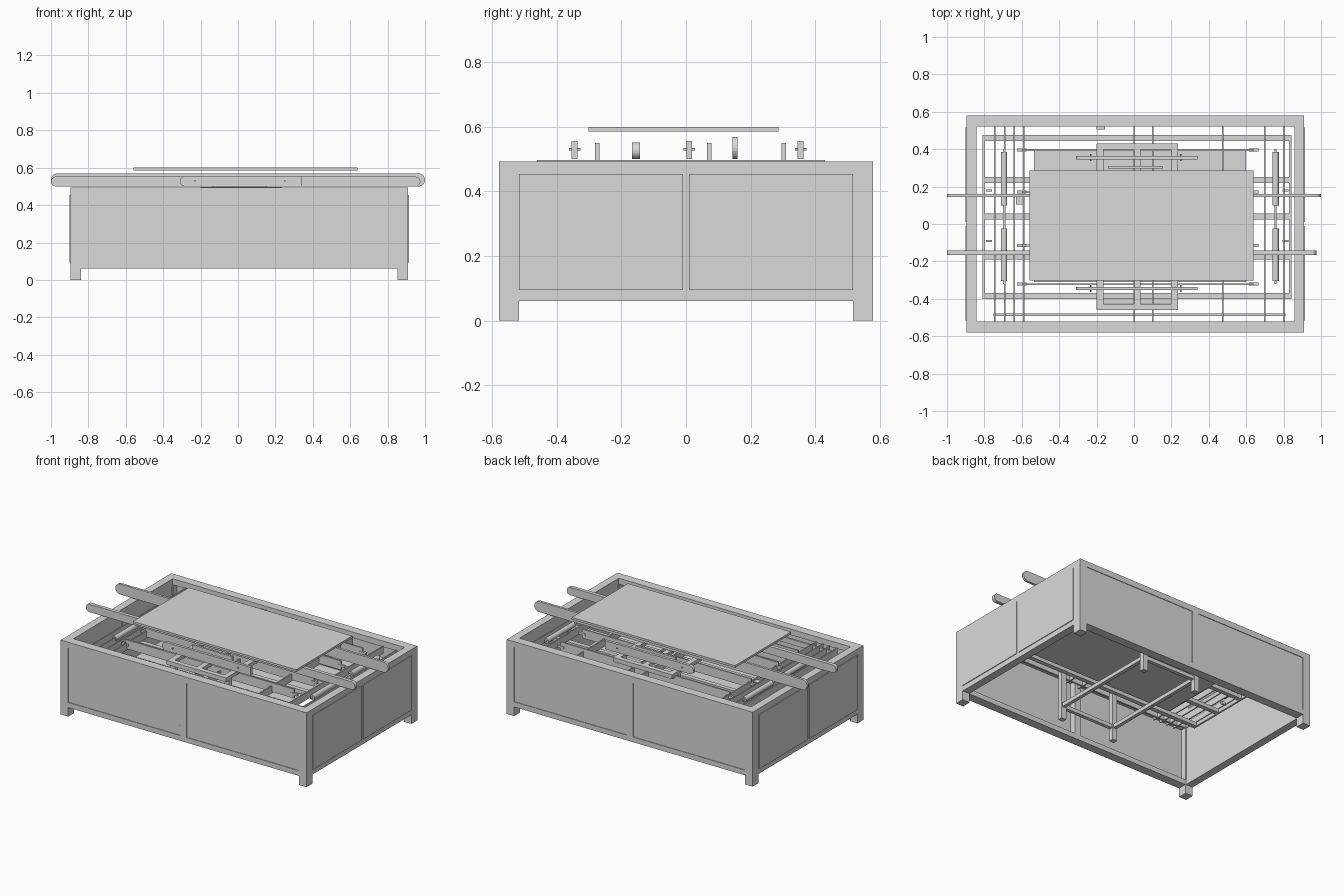
import bpy
import bmesh
from mathutils import Matrix

old = bpy.data.objects.get("Cube")
if old:
    bpy.data.objects.remove(old, do_unlink=True)

grey = bpy.data.materials.new("light_grey")
grey.use_nodes = True
colour = (0.7, 0.7, 0.7, 1)
grey.diffuse_color = colour
grey.node_tree.nodes["Principled BSDF"].inputs["Base Color"].default_value = colour


def finish(name, bm):
    mesh = bpy.data.meshes.new(name)
    bmesh.ops.recalc_face_normals(bm, faces=bm.faces[:])
    bm.to_mesh(mesh)
    bm.free()
    mesh.materials.append(grey)
    obj = bpy.data.objects.new(name, mesh)
    bpy.context.collection.objects.link(obj)
    return obj


def box(name, x, y, z):
    """Box given as (min, max) pairs."""
    bm = bmesh.new()
    bmesh.ops.create_cube(bm, size=1)
    for v in bm.verts:
        for i, (lo, hi) in enumerate((x, y, z)):
            v.co[i] = lo if v.co[i] < 0 else hi
    return finish(name, bm)


def rod(name, x, y, z, radius, sides=12):
    """Cylinder along y."""
    bm = bmesh.new()
    bmesh.ops.create_cone(bm, cap_ends=True, segments=sides, radius1=radius,
                          radius2=radius, depth=y[1] - y[0])
    turn = Matrix.Rotation(1.5707963, 4, 'X')
    bmesh.ops.transform(bm, verts=bm.verts,
                        matrix=Matrix.Translation((x, sum(y) / 2, z)) @ turn)
    for f in bm.faces:
        f.smooth = len(f.verts) == 4
    return finish(name, bm)


def rounded_bar(name, x, y, z, ends):
    """Upright plank along x with the chosen ends rounded."""
    obj = box(name, x, y, z)
    bm = bmesh.new()
    bm.from_mesh(obj.data)
    edges = []
    for e in bm.edges:
        a, b = (v.co for v in e.verts)
        if abs(a.x - b.x) < 1e-4 and abs(a.z - b.z) < 1e-4:
            if (a.x < 0 and "l" in ends) or (a.x > 0 and "r" in ends):
                edges.append(e)
    bmesh.ops.bevel(bm, geom=edges, offset=(z[1] - z[0]) * 0.49, segments=6,
                    profile=0.5, affect='EDGES')
    bm.to_mesh(obj.data)
    bm.free()
    return obj


# Case: feet, corner stiles, top and bottom rails, middle stiles, panels
X, Y, TOP = 0.902, 0.58, 0.493
SHIFT = 0.007
LOW, PANEL_LOW, HIGH = 0.06, 0.094, 0.454
for sx, side in ((-1, "right"), (1, "left")):
    def px(a, b):
        return tuple(sorted((sx * a + SHIFT, sx * b + SHIFT)))
    for sy, end in ((-1, "front"), (1, "back")):
        def py(a, b):
            return tuple(sorted((sy * a, sy * b)))
        box(f"{end}_{side}_foot", px(X - 0.055, X), py(Y - 0.062, Y), (0, PANEL_LOW))
        box(f"{end}_{side}_corner", px(X - 0.055, X), py(Y - 0.062, Y),
            (PANEL_LOW, TOP))
        box(f"{side}_{end}_panel", px(X - 0.048, X + 0.005),
            py(0.01, 0.517), (PANEL_LOW, HIGH))
        box(f"{end}_panel_{side}", px(0.02, X - 0.055),
            py(Y - 0.022, Y - 0.004), (PANEL_LOW, HIGH))
    for label, z in (("bottom", (LOW, PANEL_LOW)), ("top", (HIGH, TOP))):
        box(f"{side}_{label}_rail", px(X - 0.052, X), (-0.518, 0.518), z)
    box(f"{side}_stile", px(X - 0.05, X), (-0.01, 0.01), (PANEL_LOW, HIGH))
for sy, end in ((-1, "front"), (1, "back")):
    y = tuple(sorted((sy * (Y - 0.06), sy * Y)))
    for label, z in (("bottom", (LOW, PANEL_LOW)), ("top", (HIGH, TOP))):
        box(f"{end}_{label}_rail", (-X + 0.062, X - 0.048), y, z)
    box(f"{end}_stile", (-0.018, 0.028), y, (PANEL_LOW, HIGH))
for z in (0.14, 0.43):
    box("door_hinge", (-0.024, -0.017), (-0.578, -0.57), (z - 0.02, z + 0.02))

# Floating table top
box("table_top", (-0.56, 0.638), (-0.302, 0.286), (0.586, 0.6))

# Long carrying bars and their shorter companions
rounded_bar("back_long_bar", (-1, 1), (0.144, 0.16), (0.5, 0.569), "lr")
rounded_bar("front_long_bar", (-1, 0.975), (-0.167, -0.143), (0.5, 0.552), "lr")
for y in (-0.345, 0.01, 0.355):
    rounded_bar("short_bar", (-0.31, 0.34), (y - 0.009, y + 0.009),
                (0.5, 0.556), "l")
    for x in (-0.23, 0.25):
        rod("bar_pin", x, (y - 0.018, y + 0.018), 0.53, 0.004)
for y in (-0.275, 0.072, 0.303):
    box("upright_fin", (-0.14, 0.155), (y - 0.007, y + 0.007), (0.49, 0.55))

# Inner stand: top frame, four posts and a lower ring
for y in (-0.445, 0.415):
    box("stand_top_cross", (-0.2, 0.235), (y - 0.016, y + 0.016), (0.47, 0.498))
for y in (-0.412, 0.352):
    for x in (-0.182, 0.217):
        box("stand_post", (x - 0.018, x + 0.018), (y - 0.016, y + 0.016),
            (0.07, 0.475))
    box("stand_low_cross", (-0.164, 0.199), (y - 0.012, y + 0.012), (0.15, 0.175))
for x in (-0.182, 0.018, 0.217):
    box("stand_top_bar", (x - 0.018, x + 0.018), (-0.429, 0.399), (0.475, 0.498))
for x in (-0.182, 0.217):
    box("stand_low_bar", (x - 0.012, x + 0.012), (-0.396, 0.336), (0.15, 0.175))

# Inner shelf
box("inner_shelf", (-0.535, 0.598), (-0.31, 0.4), (0.362, 0.376))

# Slide frame with five long rails
for y in (-0.385, -0.175, 0.04, 0.235, 0.46):
    box("slide_rail", (-0.81, 0.84), (y - 0.015, y + 0.015), (0.385, 0.41))
for x in (-0.805, 0.835):
    box("slide_end", (x - 0.006, x + 0.006), (-0.4, 0.475), (0.385, 0.41))

# Thin side guides with end pins
for y in (-0.322, -0.115, 0.17, 0.395):
    box("side_guide", (-0.6, 0.64), (y - 0.005, y + 0.005), (0.42, 0.48))
    for x in (-0.6, 0.64):
        box("guide_tip", (x - 0.025, x + 0.025), (y - 0.008, y + 0.008), (0.44, 0.455))

# Cross slats and rollers
for x in (-0.745, -0.69, -0.64, -0.59, 0.0, 0.1, 0.475, 0.7, 0.8):
    box("cross_slat", (x - 0.004, x + 0.004), (-0.52, 0.52), (0.412, 0.46))
box("front_slat", (-0.75, 0.81), (-0.491, -0.479), (0.415, 0.45))
for x in (-0.695, 0.757):
    rod("roller_axle", x, (-0.32, 0.4), 0.45, 0.006, 8)
    for y in ((-0.305, -0.025), (0.1, 0.385)):
        rod("roller", x, y, 0.45, 0.017, 16)

# Small blocks near the right end and the back rim
box("stop_block", (-0.63, -0.585), (0.105, 0.145), (0.41, 0.45))
box("back_catch", (-0.2, -0.155), (0.505, 0.52), (0.44, 0.47))
for x in (-0.775, 0.81):
    for y in (-0.09, 0.18):
        box("small_pin", (x - 0.015, x + 0.015), (y - 0.005, y + 0.005), (0.4, 0.42))
